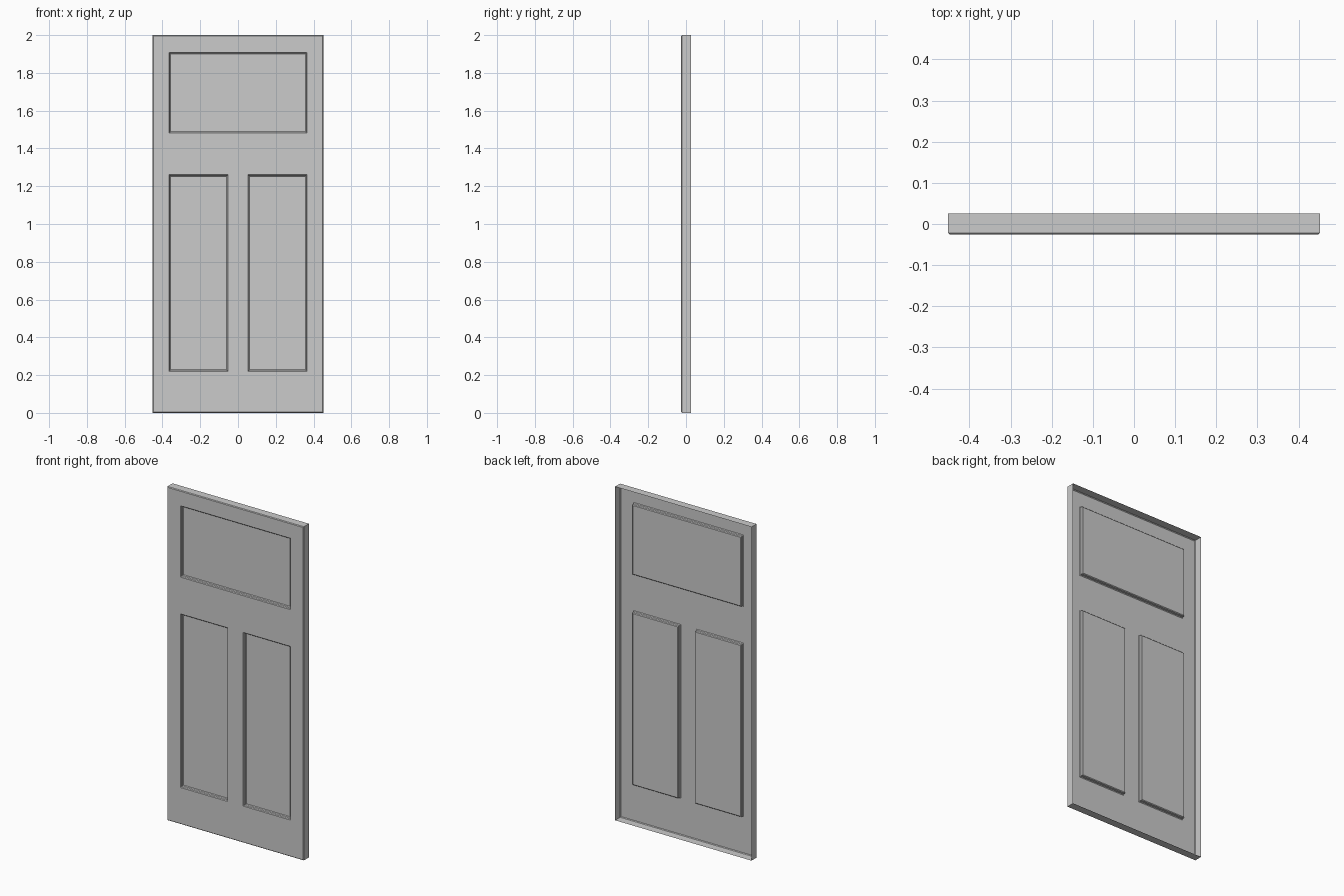
import bpy, bmesh

if "Cube" in bpy.data.objects:
    bpy.data.objects.remove(bpy.data.objects["Cube"])

W, H, Y0, Y1, BEV = 0.452, 2.0, -0.0255, 0.0255, 0.004
xs = [-W + BEV, -0.365, -0.052, 0.052, 0.365, W - BEV]
zs = [BEV, 0.22, 1.261, 1.481, 1.909, H - BEV]

bm = bmesh.new()

# Front sheet divided along the stiles and rails
v = [[bm.verts.new((x, Y0, z)) for z in zs] for x in xs]
cell = {}
for i in range(5):
    for j in range(5):
        cell[i, j] = bm.faces.new((v[i][j], v[i + 1][j], v[i + 1][j + 1], v[i][j + 1]))
bm.normal_update()


def extrude_rim(edges, grow, y):
    """Extrude the open rim outward by grow, back to depth y."""
    geom = bmesh.ops.extrude_edge_only(bm, edges=edges)["geom"]
    for p in (g for g in geom if isinstance(g, bmesh.types.BMVert)):
        p.co.y = y
        if grow:
            if abs(abs(p.co.x) - (W - grow)) < 1e-4:
                p.co.x += grow if p.co.x > 0 else -grow
            if p.co.z < grow + 1e-4:
                p.co.z = 0
            elif p.co.z > H - grow - 1e-4:
                p.co.z = H
    return [g for g in geom if isinstance(g, bmesh.types.BMEdge)]


# Chamfered front edge, then door sides (back stays open)
rim = [e for e in bm.edges if e.is_boundary]
rim = extrude_rim(rim, BEV, Y0 + BEV)
extrude_rim([e for e in rim if e.is_boundary], 0, Y1)

# Recessed panels: chamfer, wall, chamfer down to the flat panel
panels = [[cell[1, 1]], [cell[3, 1]], [cell[i, 3] for i in (1, 2, 3)]]
for faces in panels:
    for inset, depth in ((0.004, 0.004), (0.0005, 0.012), (0.004, 0.004)):
        bm.normal_update()
        bmesh.ops.inset_region(bm, faces=faces, thickness=inset, depth=-depth,
                               use_even_offset=True, use_boundary=True)

mesh = bpy.data.meshes.new("door_panel")
bm.to_mesh(mesh)
bm.free()
door = bpy.data.objects.new("door_panel", mesh)
bpy.context.collection.objects.link(door)
